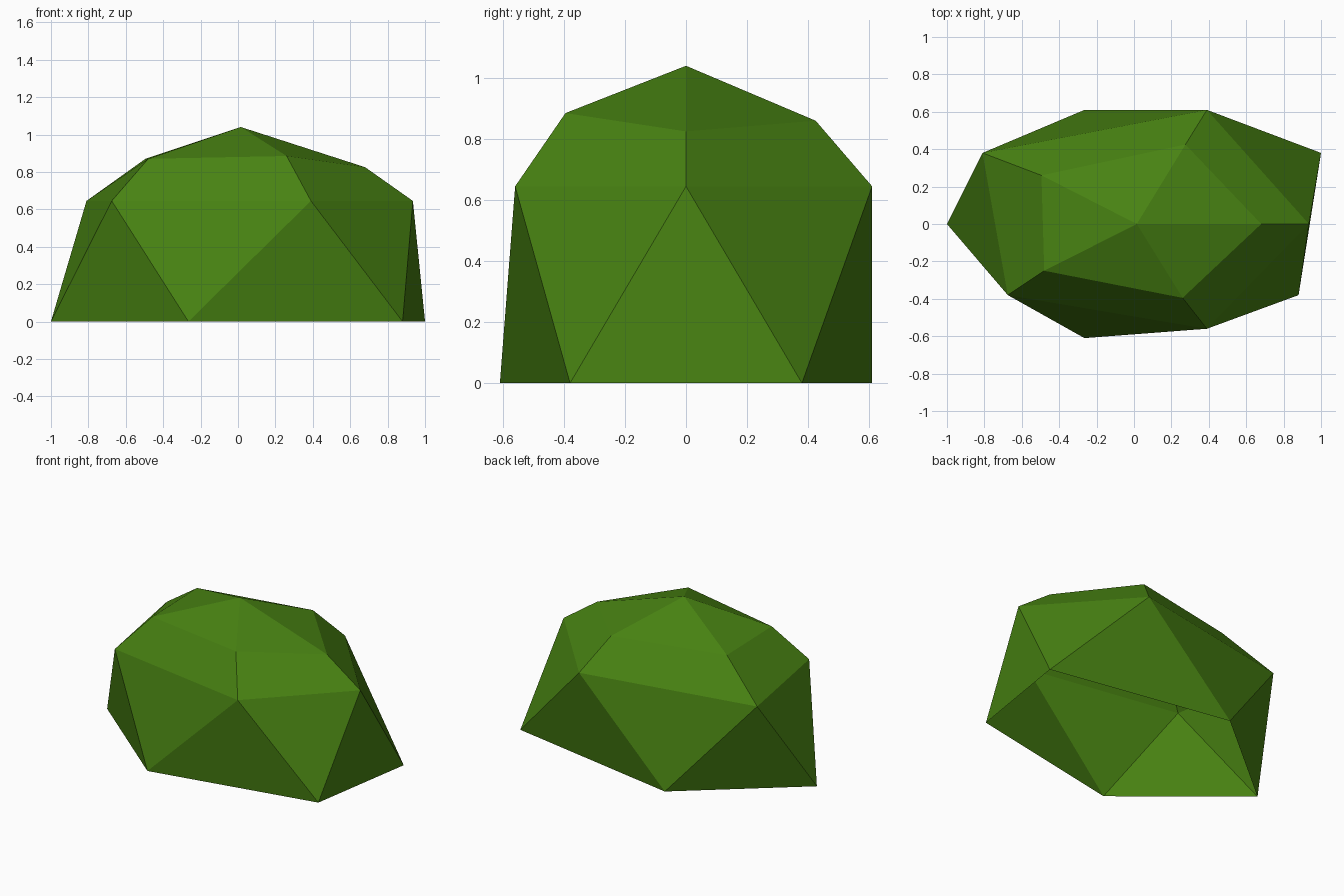
import bpy
import bmesh

cube = bpy.data.objects.get("Cube")
if cube:
    bpy.data.objects.remove(cube, do_unlink=True)

# Leaf colour
leaf = bpy.data.materials.new("leaf_green")
leaf.use_nodes = True
colour = (0.065, 0.225, 0.006, 1)
leaf.diffuse_color = colour
leaf.node_tree.nodes["Principled BSDF"].inputs["Base Color"].default_value = colour

# Rings run counter-clockwise from the -x end; the middle ring sits between the base corners
base_ring = [(-1, 0, 0), (-0.265, -0.61, 0), (0.88, -0.38, 0), (1, 0.38, 0), (-0.265, 0.61, 0)]
middle_ring = [(-0.675, -0.38), (0.39, -0.56), (0.935, 0), (0.39, 0.61), (-0.81, 0.38)]
upper_ring = [(-0.48, -0.25, 0.87), (0.26, -0.395, 0.885), (0.68, 0, 0.825),
              (0.275, 0.425, 0.86), (-0.495, 0.26, 0.87)]

bm = bmesh.new()
base = [bm.verts.new(p) for p in base_ring]
middle = [bm.verts.new((x, y, 0.645)) for x, y in middle_ring]
upper = [bm.verts.new(p) for p in upper_ring]
peak = bm.verts.new((0.015, 0, 1.04))

# Faceted dome, open underneath
for i in range(5):
    j = (i + 1) % 5
    bm.faces.new((base[i], base[j], middle[i]))
    bm.faces.new((middle[i], base[j], middle[j]))
    bm.faces.new((middle[i], middle[j], upper[j], upper[i]))
    bm.faces.new((upper[i], upper[j], peak))

mesh = bpy.data.meshes.new("bush")
bm.to_mesh(mesh)
bm.free()
mesh.materials.append(leaf)
bush = bpy.data.objects.new("bush", mesh)
bpy.context.collection.objects.link(bush)
